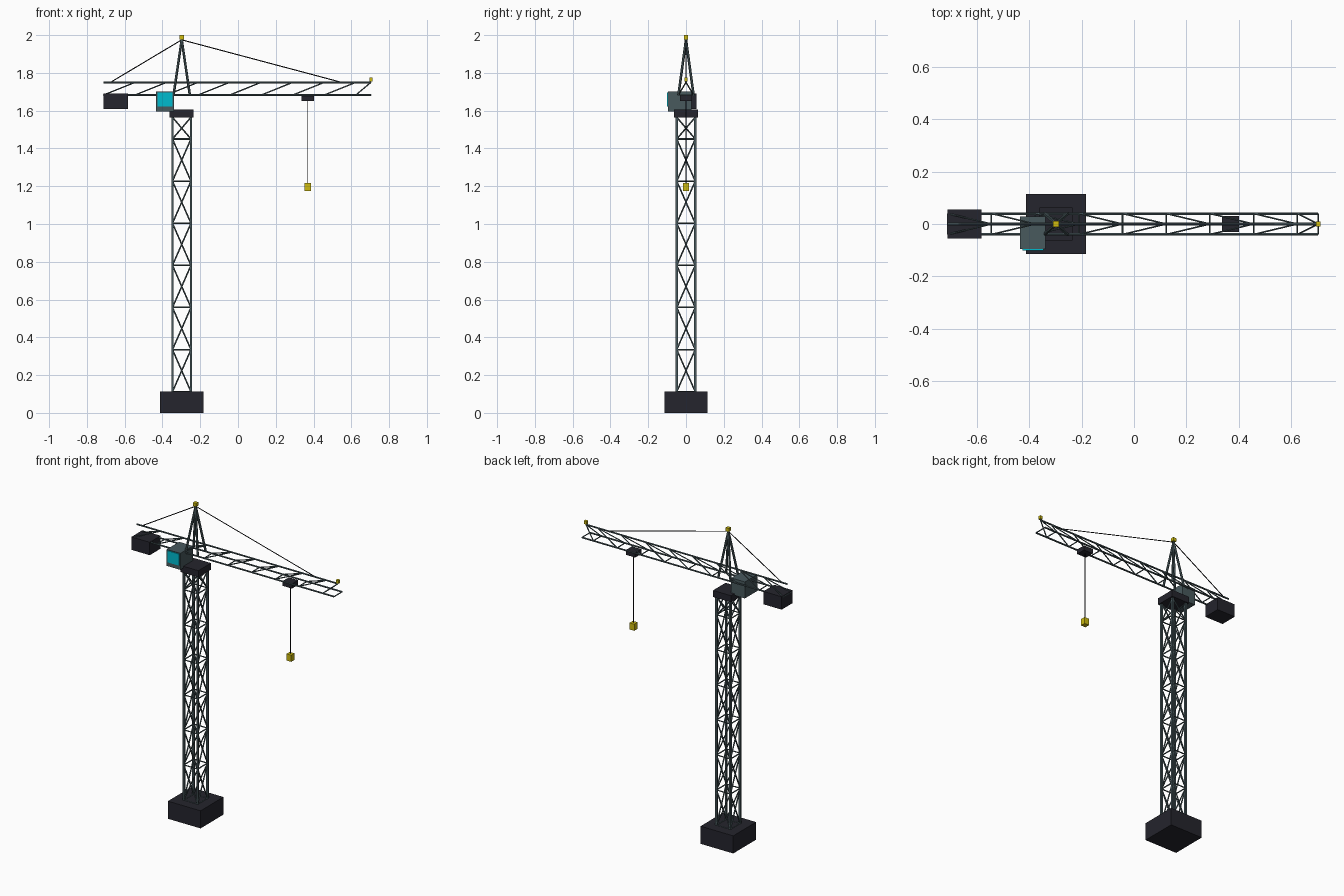
import bpy, bmesh
from mathutils import Vector, Matrix

cube = bpy.data.objects.get("Cube")
if cube:
    bpy.data.objects.remove(cube, do_unlink=True)


def material(name, rgb):
    m = bpy.data.materials.new(name)
    m.use_nodes = True
    m.diffuse_color = (*rgb, 1)
    m.node_tree.nodes["Principled BSDF"].inputs["Base Color"].default_value = (*rgb, 1)
    return m


STEEL = material("steel grey", (0.065, 0.1, 0.11))
DARK = material("dark concrete", (0.018, 0.018, 0.026))
YELLOW = material("warning yellow", (0.62, 0.5, 0.005))
GLASS = material("cyan glass", (0.0, 0.5, 0.62))
CABLE = material("black cable", (0.008, 0.008, 0.01))


def finish(bm, name, mat):
    mesh = bpy.data.meshes.new(name)
    bm.to_mesh(mesh)
    bm.free()
    mesh.materials.append(mat)
    obj = bpy.data.objects.new(name, mesh)
    bpy.context.collection.objects.link(obj)


def box(name, centre, size, mat):
    bm = bmesh.new()
    bmesh.ops.create_cube(bm, size=1, matrix=Matrix.Translation(centre) @ Matrix.Diagonal((*size, 1)))
    finish(bm, name, mat)


def bars(name, pairs, radius, mat, sides=6):
    """Join straight round bars, each between two points, in one object."""
    bm = bmesh.new()
    for a, b in pairs:
        a, b = Vector(a), Vector(b)
        d = b - a
        turn = d.to_track_quat("Z", "Y").to_matrix().to_4x4()
        bmesh.ops.create_cone(bm, cap_ends=True, segments=sides, radius1=radius, radius2=radius,
                              depth=d.length, matrix=Matrix.Translation((a + b) / 2) @ turn)
    finish(bm, name, mat)


# Base and slewing platform
TX = -0.298
box("base_block", (TX, 0, 0.056), (0.23, 0.23, 0.112), DARK)
box("slewing_platform", (TX, 0, 1.585), (0.127, 0.127, 0.042), DARK)

# Tower mast: corner legs, rings and crossed braces
H, LOW, TOP, STEP = 0.049, 0.112, 1.565, 0.223
corners = [(TX - H, -H), (TX + H, -H), (TX + H, H), (TX - H, H)]
for i, (x, y) in enumerate(corners):
    box(f"mast_leg_{i + 1}", (x, y, (LOW + TOP) / 2), (0.012, 0.012, TOP - LOW), STEEL)
rings, braces = [], []
z = LOW
while z < TOP - 0.01:
    z2 = min(z + STEP, TOP)
    for a, b in zip(corners, corners[1:] + corners[:1]):
        rings.append(((*a, z), (*b, z)))
        braces += [((*a, z), (*b, z2)), ((*b, z), (*a, z2))]
    z = z2
bars("mast_rings", rings, 0.004, STEEL)
bars("mast_braces", braces, 0.004, STEEL)

# Jib: triangular truss
X0, X1, W, ZB, ZT, BAY = -0.712, 0.704, 0.04, 1.683, 1.75, 0.167
bars("jib_chords", [((X0, y, ZB), (X1, y, ZB)) for y in (-W, W)], 0.0056, STEEL)
bars("jib_top_chord", [((X0, 0, ZT), (X1, 0, ZT))], 0.0056, STEEL)
rungs, diagonals = [((X1, -W, ZB), (X1, W, ZB))], []
x = X0
while x < X1 - 0.01:
    x2 = min(x + BAY, X1)
    rungs.append(((x, -W, ZB), (x, W, ZB)))
    diagonals += [((x, y, ZB), (x2, 0, ZT)) for y in (-W, W)]
    x = x2
bars("jib_rungs", rungs, 0.0035, STEEL)
bars("jib_diagonals", diagonals, 0.0035, STEEL)

# Peak frame and tie lines
APEX = (TX, 0, 1.975)
bars("peak_frame", [((TX + sx * 0.043, sy * 0.04, ZB), APEX) for sx in (-1, 1) for sy in (-1, 1)],
     0.007, STEEL)
bars("tie_lines", [(APEX, (-0.675, 0, ZT)), (APEX, (0.548, 0, ZT))], 0.0028, CABLE)
box("peak_light", (TX, 0, 1.989), (0.022, 0.022, 0.022), YELLOW)
box("jib_tip_light", (X1, 0, 1.765), (0.018, 0.018, 0.02), YELLOW)

# Counterweight and operator cab
box("counterweight", (-0.6475, 0, 1.649), (0.129, 0.11, 0.082), DARK)
box("cab", (-0.387, -0.033, 1.648), (0.096, 0.125, 0.105), STEEL)
box("cab_window", (-0.386, -0.0975, 1.659), (0.08, 0.006, 0.074), GLASS)

# Trolley, hoist cable and hook block
HX = 0.369
box("trolley", (HX, 0, 1.665), (0.066, 0.062, 0.03), DARK)
bars("hoist_cable", [((HX, 0, 1.655), (HX, 0, 1.21))], 0.0025, CABLE)
box("hook_block", (HX, 0, 1.195), (0.033, 0.033, 0.042), YELLOW)
